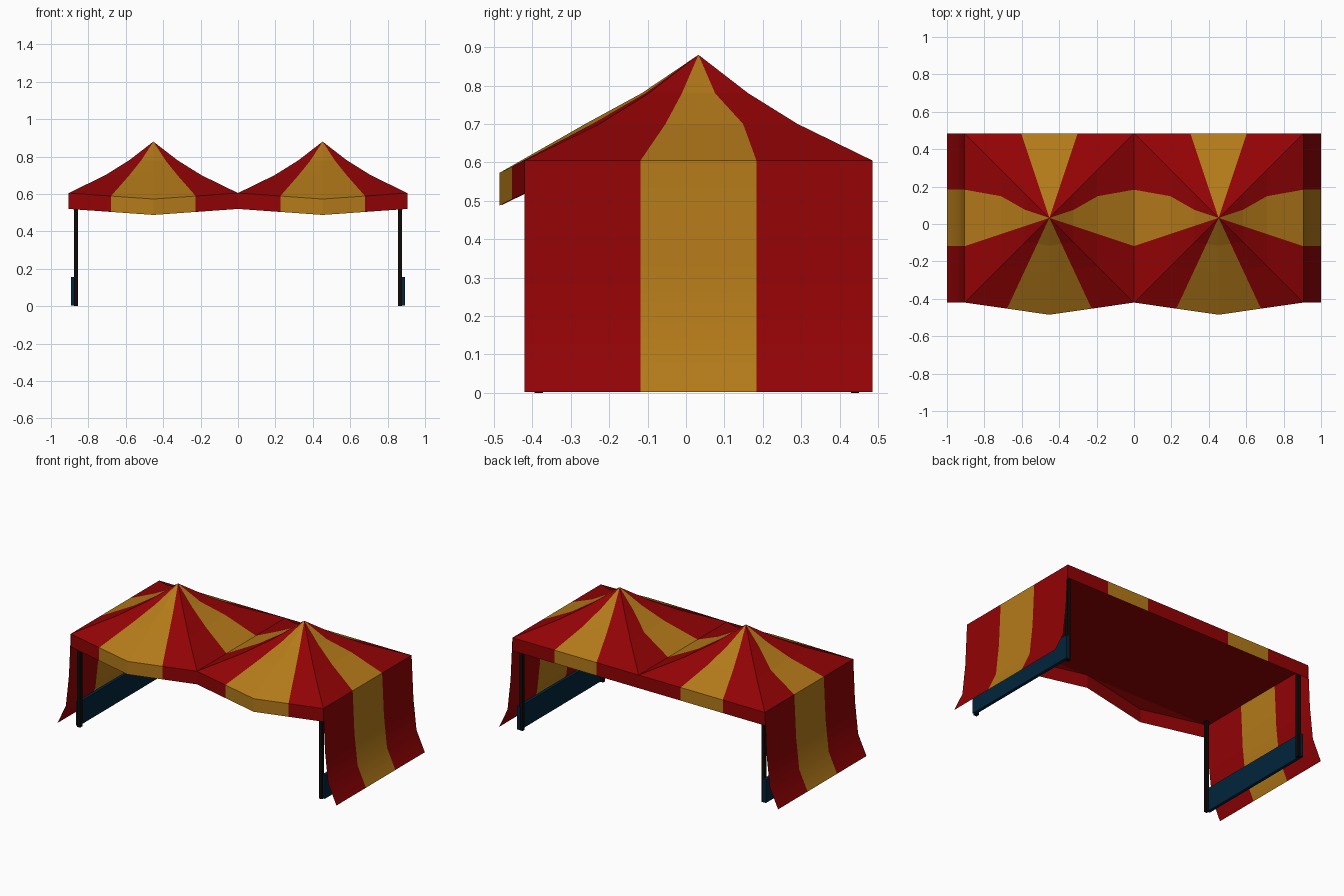
import bpy, bmesh
from mathutils import Vector

if "Cube" in bpy.data.objects:
    bpy.data.objects.remove(bpy.data.objects["Cube"])


def material(name, rgb):
    m = bpy.data.materials.new(name)
    m.diffuse_color = (*rgb, 1)
    m.use_nodes = True
    m.node_tree.nodes["Principled BSDF"].inputs["Base Color"].default_value = m.diffuse_color
    return m


RED = material("red_cloth", (0.29, 0.0008, 0.0015))
GOLD = material("gold_cloth", (0.455, 0.195, 0.01))
BLACK = material("dark_metal", (0.005, 0.003, 0.003))
BLUE = material("navy_panel", (0.0005, 0.018, 0.045))

HX, Y0, Y1 = 0.905, -0.42, 0.485       # canopy half width, front and back edges
CX, CY = HX / 2, (Y0 + Y1) / 2         # centre of one bay
EAVE, DROP = 0.605, 0.085
RINGS = [(1.0, None), (0.57, 0.70), (0.286, 0.78), (0.0, 0.88)]


def sheet(name, quads, smooth=False):
    """Cloth object from (corner points, colour index) pairs."""
    bm = bmesh.new()
    for pts, mat in quads:
        f = bm.faces.new([bm.verts.new(p) for p in pts])
        f.material_index = mat
        f.smooth = smooth
    bmesh.ops.remove_doubles(bm, verts=bm.verts, dist=0.0005)
    me = bpy.data.meshes.new(name)
    bm.to_mesh(me)
    bm.free()
    me.materials.append(RED)
    me.materials.append(GOLD)
    ob = bpy.data.objects.new(name, me)
    bpy.context.collection.objects.link(ob)
    return ob


def box(name, lo, hi, mat):
    lo, hi = Vector(lo), Vector(hi)
    bpy.ops.mesh.primitive_cube_add(size=1, location=(lo + hi) / 2)
    ob = bpy.context.object
    ob.name = name
    ob.scale = [abs(v) for v in hi - lo]
    ob.data.materials.append(mat)


def front_edge(cx):
    # front eave bows outward and down at its middle
    out = []
    for t in (0, 0.25, 0.5, 0.75, 1):
        b = 1 - abs(2 * t - 1)
        out.append(Vector((cx - CX + HX * t, Y0 - 0.065 * b, EAVE - 0.032 * b)))
    return out


def straight(a, b):
    a, b = Vector(a), Vector(b)
    return [a.lerp(b, i / 3) for i in range(4)]


STRIPE3, STRIPE4 = (0, 1, 0), (0, 1, 1, 0)


def ring_point(p, cx, k, side):
    f, z = RINGS[k]
    if z is None:
        return p.copy()
    fy = f
    if side and k == 1 and 0 < p.y - CY < 0.3:   # rear edge of side stripe bows out
        fy = 0.77
    return Vector((cx + (p.x - cx) * f, CY + (p.y - CY) * fy, z))


for s, label in ((-1, "left"), (1, "right")):
    cx = s * CX
    xa, xb = cx - CX, cx + CX
    front = front_edge(cx)
    back = straight((xb, Y1, EAVE), (xa, Y1, EAVE))
    edges = [(front, STRIPE4, False),
             (straight((xb, Y0, EAVE), (xb, Y1, EAVE)), STRIPE3, True),
             (back, STRIPE3, False),
             (straight((xa, Y1, EAVE), (xa, Y0, EAVE)), STRIPE3, True)]

    # peaked roof with stripes converging on the tip
    roof = []
    for pts, cols, side in edges:
        for a, b, c in zip(pts, pts[1:], cols):
            for k in range(3):
                q = [ring_point(a, cx, k, side), ring_point(b, cx, k, side)]
                q.append(ring_point(b, cx, k + 1, side))
                if k < 2:
                    q.append(ring_point(a, cx, k + 1, side))
                roof.append((q, c))
    sheet(label + "_roof", roof)

    # hanging valances, front and back
    down = Vector((0, 0, -DROP))
    val = []
    for pts, cols in ((front, STRIPE4), (back, STRIPE3)):
        for a, b, c in zip(pts, pts[1:], cols):
            val.append(([a + down, b + down, b, a], c))
    sheet(label + "_valance", val)

    # plain red lining: flat ceiling, bowed front flap, inside of valances
    low = Vector((0, 0, -0.003))
    ceiling = [Vector((xa, Y0, EAVE)), Vector((xa, Y1, EAVE)),
               Vector((xb, Y1, EAVE)), Vector((xb, Y0, EAVE))]
    lining = [([p + low for p in ceiling], 0),
              ([front[0] + low, front[4] + low, front[2] + low], 0)]
    for q, c in val:
        inset = Vector((0, 0.004 if q[0].y < 0 else -0.004, 0))
        lining.append(([p + inset for p in reversed(q)], 0))
    sheet(label + "_lining", lining)

    # flared side curtain
    prof = [(0.905, 0.605), (0.918, 0.33), (0.94, 0.13), (1.0, 0.002)]
    ys = [Y0 + (Y1 - Y0) * i / 3 for i in range(4)]
    wall = []
    for (x1, z1), (x2, z2) in zip(prof, prof[1:]):
        for ya, yb, c in zip(ys, ys[1:], STRIPE3):
            q = [(s * x2, ya, z2), (s * x2, yb, z2), (s * x1, yb, z1), (s * x1, ya, z1)]
            wall.append((q if s > 0 else q[::-1], c))
    sheet(label + "_side_curtain", wall, True)

    # posts and the low panel between them
    for y, n in ((-0.383, "front"), (0.44, "back")):
        box(f"{label}_{n}_post", (s * 0.856, y - 0.011, 0), (s * 0.878, y + 0.011, 0.602), BLACK)
    box(label + "_low_panel", (s * 0.872, -0.385, 0.003), (s * 0.892, 0.455, 0.155), BLUE)
